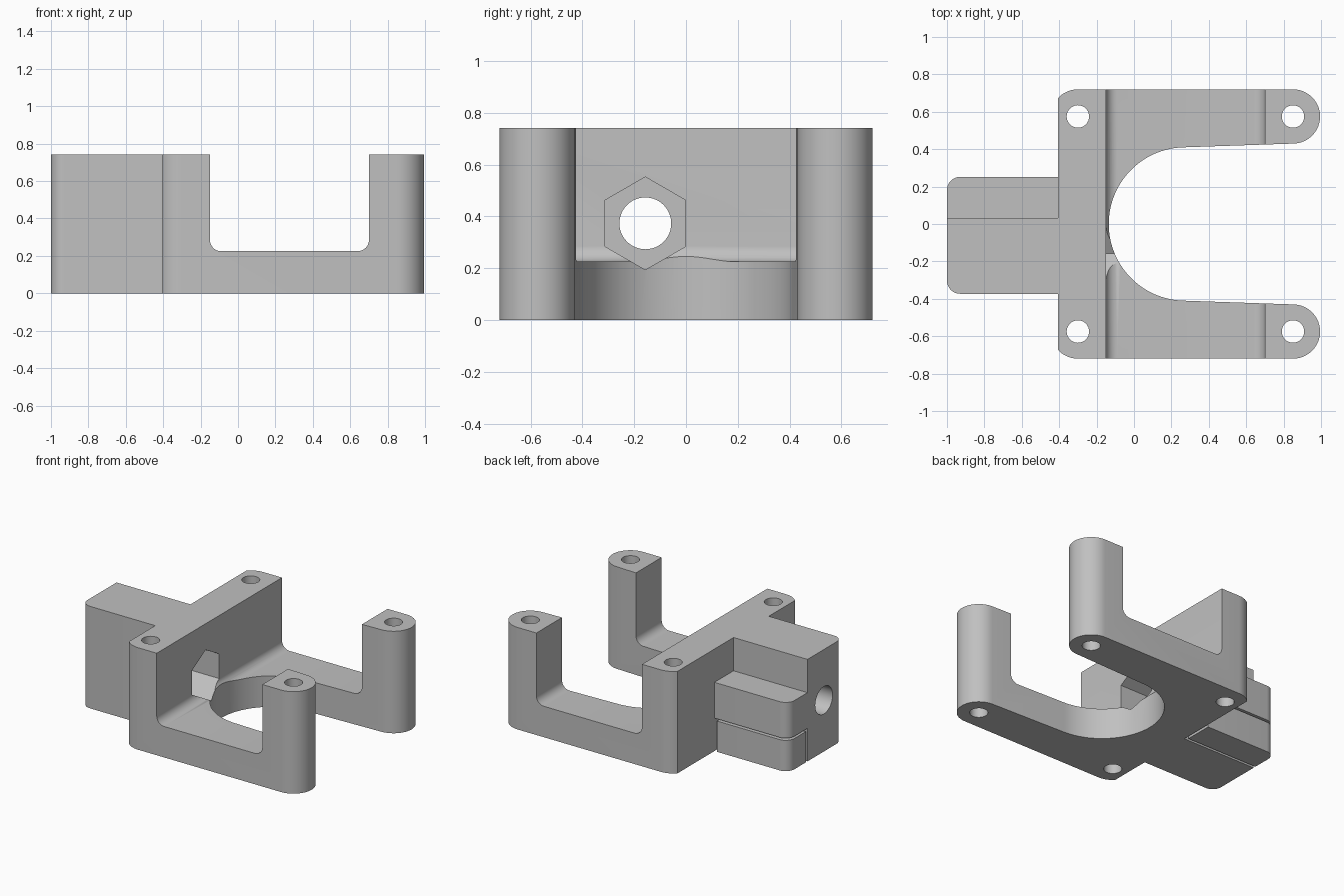
import bpy, bmesh
from math import sin, cos, radians

if "Cube" in bpy.data.objects:
    bpy.data.objects.remove(bpy.data.objects["Cube"])

grey = bpy.data.materials.new("plain_grey")
grey.diffuse_color = (0.53, 0.53, 0.53, 1)
grey.use_nodes = True
grey.node_tree.nodes["Principled BSDF"].inputs["Base Color"].default_value = grey.diffuse_color


def arc(cx, cy, r, a0, a1, n):
    return [(cx + r * cos(radians(a0 + (a1 - a0) * i / n)),
             cy + r * sin(radians(a0 + (a1 - a0) * i / n))) for i in range(n + 1)]


def prism(name, pts, axis, lo, hi):
    """Extrude a 2D outline along an axis from lo to hi."""
    place = {'z': lambda u, v, w: (u, v, w),
             'y': lambda u, v, w: (u, w, v),
             'x': lambda u, v, w: (w, u, v)}[axis]
    bm = bmesh.new()
    a = [bm.verts.new(place(u, v, lo)) for u, v in pts]
    b = [bm.verts.new(place(u, v, hi)) for u, v in pts]
    bm.faces.new(a)
    bm.faces.new(b)
    for i in range(len(pts)):
        j = (i + 1) % len(pts)
        bm.faces.new((a[i], a[j], b[j], b[i]))
    bmesh.ops.recalc_face_normals(bm, faces=bm.faces)
    me = bpy.data.meshes.new(name)
    bm.to_mesh(me)
    bm.free()
    me.materials.append(grey)
    ob = bpy.data.objects.new(name, me)
    bpy.context.collection.objects.link(ob)
    return ob


def box(name, x0, x1, y0, y1, z0, z1):
    return prism(name, [(x0, y0), (x1, y0), (x1, y1), (x0, y1)], 'z', z0, z1)


def combine(ob, other, op='DIFFERENCE'):
    m = ob.modifiers.new("bool", 'BOOLEAN')
    m.operation, m.object, m.solver = op, other, 'EXACT'
    bpy.context.view_layer.objects.active = ob
    bpy.ops.object.modifier_apply(modifier=m.name)
    bpy.data.objects.remove(other)


def smooth(ob):
    bpy.ops.object.select_all(action='DESELECT')
    ob.select_set(True)
    bpy.context.view_layer.objects.active = ob
    bpy.ops.object.shade_smooth_by_angle(angle=radians(30))


H, FLOOR = 0.742, 0.225

# Fork-shaped body: outer corner, arm tip and round opening, mirrored in y
half = (arc(-0.3, 0.575, 0.145, 136.4, 90, 6)
        + arc(0.85, 0.575, 0.145, 90, -88, 24)
        + arc(0.275, 0, 0.41, 92, 180, 28))
body = prism("bracket_body", half + [(x, -y) for x, y in half[-2::-1]], 'z', 0, H)

# Trough between the back wall and the arm posts
r = 0.06
trough = ([(-0.15, 1)] + arc(-0.15 + r, FLOOR + r, r, 180, 270, 8)
          + arc(0.7 - r, FLOOR + r, r, 270, 360, 8) + [(0.7, 1)])
combine(body, prism("trough_cutter", trough, 'y', -1, 1))


# Clamp block behind the wall, with a lowered side and a slit
def clamp_outline(x_end, y_low, low_radius):
    low = arc(-0.93, y_low + 0.07, 0.07, 180, 270, 8) if low_radius else [(-1, y_low)]
    return low + [(x_end, y_low), (x_end, 0.252)] + arc(-0.93, 0.182, 0.07, 90, 180, 8)


block = prism("clamp_block", clamp_outline(-0.3, -0.373, True), 'z', 0, H)
combine(block, box("step_cutter", -1.1, -0.405, 0.032, 0.4, 0.5, 1))
combine(block, box("slit_cutter", -1.1, -0.405, 0.032, 0.4, -0.1, 0.24))
combine(body, block, 'UNION')

# Vertical screw holes
for x in (-0.3, 0.85):
    for y in (-0.575, 0.575):
        combine(body, prism("hole_cutter", arc(x, y, 0.06, 0, 348.75, 31), 'z', -0.1, 1))

# Lengthwise bolt hole and hexagonal nut pocket
combine(body, prism("bolt_cutter", arc(-0.157, 0.373, 0.1, 0, 352.5, 47), 'x', -1.2, 0.1))
combine(body, prism("nut_cutter", arc(-0.157, 0.373, 0.179, 30, 330, 5), 'x', -0.39, 0.1))
smooth(body)

# Loose lower jaw under the lowered side
jaw = prism("clamp_jaw", clamp_outline(-0.425, 0.05, False), 'z', 0, 0.224)
smooth(jaw)
